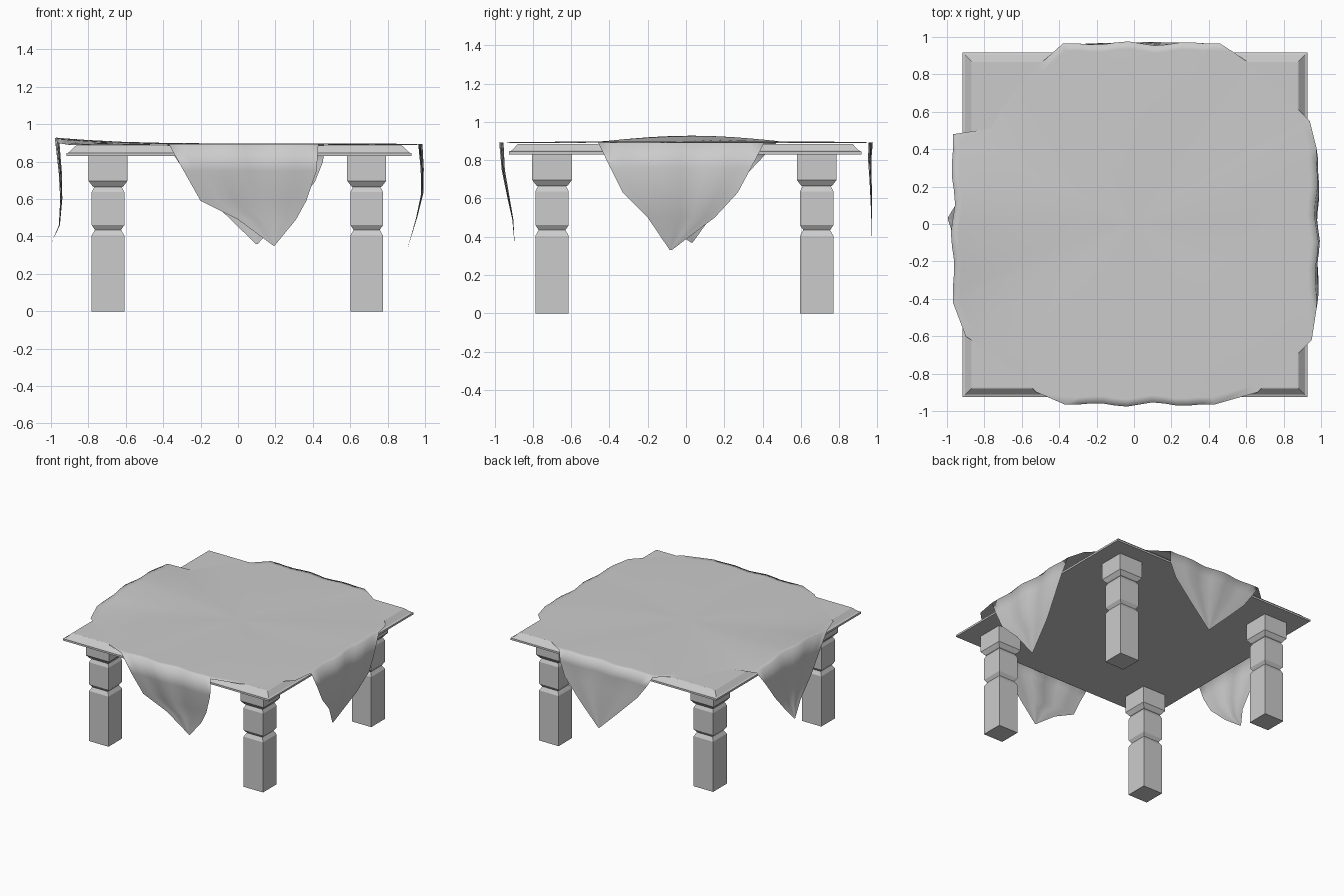
import bpy, bmesh, math

if "Cube" in bpy.data.objects:
    bpy.data.objects.remove(bpy.data.objects["Cube"])


def finish(name, bm, smooth=False):
    bmesh.ops.recalc_face_normals(bm, faces=bm.faces)
    me = bpy.data.meshes.new(name)
    bm.to_mesh(me)
    bm.free()
    for p in me.polygons:
        p.use_smooth = smooth
    ob = bpy.data.objects.new(name, me)
    bpy.context.collection.objects.link(ob)
    return ob


def square_stack(name, cx, cy, profile):
    """Square column made from (half width, z) sections."""
    bm = bmesh.new()
    rings = [[bm.verts.new((cx + sx * h, cy + sy * h, z))
              for sx, sy in ((-1, -1), (1, -1), (1, 1), (-1, 1))] for h, z in profile]
    for a, b in zip(rings, rings[1:]):
        for i in range(4):
            j = (i + 1) % 4
            bm.faces.new((a[i], a[j], b[j], b[i]))
    bm.faces.new(rings[0][::-1])
    bm.faces.new(rings[-1])
    return finish(name, bm)


# Table top with stepped, bevelled rim
square_stack("table_top", 0.005, -0.004,
             [(0.922, 0.83), (0.922, 0.845), (0.908, 0.85), (0.875, 0.884), (0.87, 0.885)])

# Four square legs with two V grooves
leg = [(0.087, 0), (0.087, 0.405), (0.07, 0.435), (0.087, 0.46), (0.087, 0.637),
       (0.074, 0.664), (0.082, 0.668), (0.104, 0.697), (0.104, 0.83)]
for x, sx in ((-0.695, "left"), (0.688, "right")):
    for y, sy in ((-0.70, "front"), (0.683, "back")):
        square_stack(f"{sy}_{sx}_leg", x, y, leg)

# Tablecloth flaps: rows of (z, start, end, distance out)
flaps = {
    "front": [(.893, -.37, .43, .965), (.75, -.29, .42, .955), (.59, -.2, .365, .925),
              (.49, .0, .31, .905), (.35, .19, .195, .895)],
    "right": [(.893, -.46, .41, .975), (.76, -.395, .34, .985), (.63, -.33, .27, .985),
              (.5, -.2, .15, .955), (.33, -.085, -.075, .905)],
    "back": [(.893, -.38, .46, .965), (.8, -.32, .455, .96), (.69, -.24, .41, .965),
             (.53, -.08, .27, .97), (.36, .095, .105, .972)],
    "left": [(.9, -.42, .48, .968), (.74, -.34, .33, .95), (.6, -.25, .22, .945),
             (.46, -.1, .1, .955), (.37, .025, .035, .995)],
}
place = {"front": lambda t, o: (t, -o), "right": lambda t, o: (o, t),
         "back": lambda t, o: (t, o), "left": lambda t, o: (-o, t)}
# Cloth edge lying across each table corner, following each flap
corners = {
    "front": [(.66, -.9), (.84, -.73), (.95, -.62)],
    "right": [(.94, .55), (.88, .61), (.76, .73), (.66, .83), (.53, .92)],
    "back": [(-.52, .84), (-.63, .73), (-.77, .51)],
    "left": [(-.9, -.6), (-.71, -.73), (-.63, -.8), (-.52, -.9)],
}
COLS = 12
bm = bmesh.new()
rim = []
for side, rows in flaps.items():
    grid = []
    for r, (z, a, b, out) in enumerate(rows):
        line = []
        for c in range(COLS + 1):
            u = c / COLS
            pleat = .012 * math.sin(u * math.pi) * math.cos(u * math.pi * 5) * (1 - r / 4)
            lift = .028 * math.sin(u * math.pi) if side == "left" and r == 0 else 0
            x, y = place[side](a + (b - a) * u, out + pleat)
            line.append(bm.verts.new((x, y, z + lift)))
        grid.append(line)
    for p, q in zip(grid, grid[1:]):
        for c in range(COLS):
            bm.faces.new((p[c], p[c + 1], q[c + 1], q[c]))
    rim += grid[0] if side in ("front", "right") else grid[0][::-1]
    rim += [bm.verts.new((x, y, .889)) for x, y in corners[side]]

# Cloth top: shrinking rings from the rim to the centre with slight waves
prev = rim
edge = [v.co.copy() for v in rim]
n = len(rim)
for s in (.96, .85, .65, .4, .15):
    ring = []
    for co in edge:
        ang = math.atan2(co.y, co.x)
        wave = .004 * math.sin(5 * ang) * s
        k = s ** 3
        ring.append(bm.verts.new((co.x * s, co.y * s, .897 * (1 - k) + co.z * k + wave * (1 - k))))
    for i in range(n):
        j = (i + 1) % n
        bm.faces.new((prev[i], prev[j], ring[j], ring[i]))
    prev = ring
hub = bm.verts.new((0, 0, .897))
for i in range(n):
    bm.faces.new((prev[i], prev[(i + 1) % n], hub))
finish("tablecloth", bm, smooth=True)
